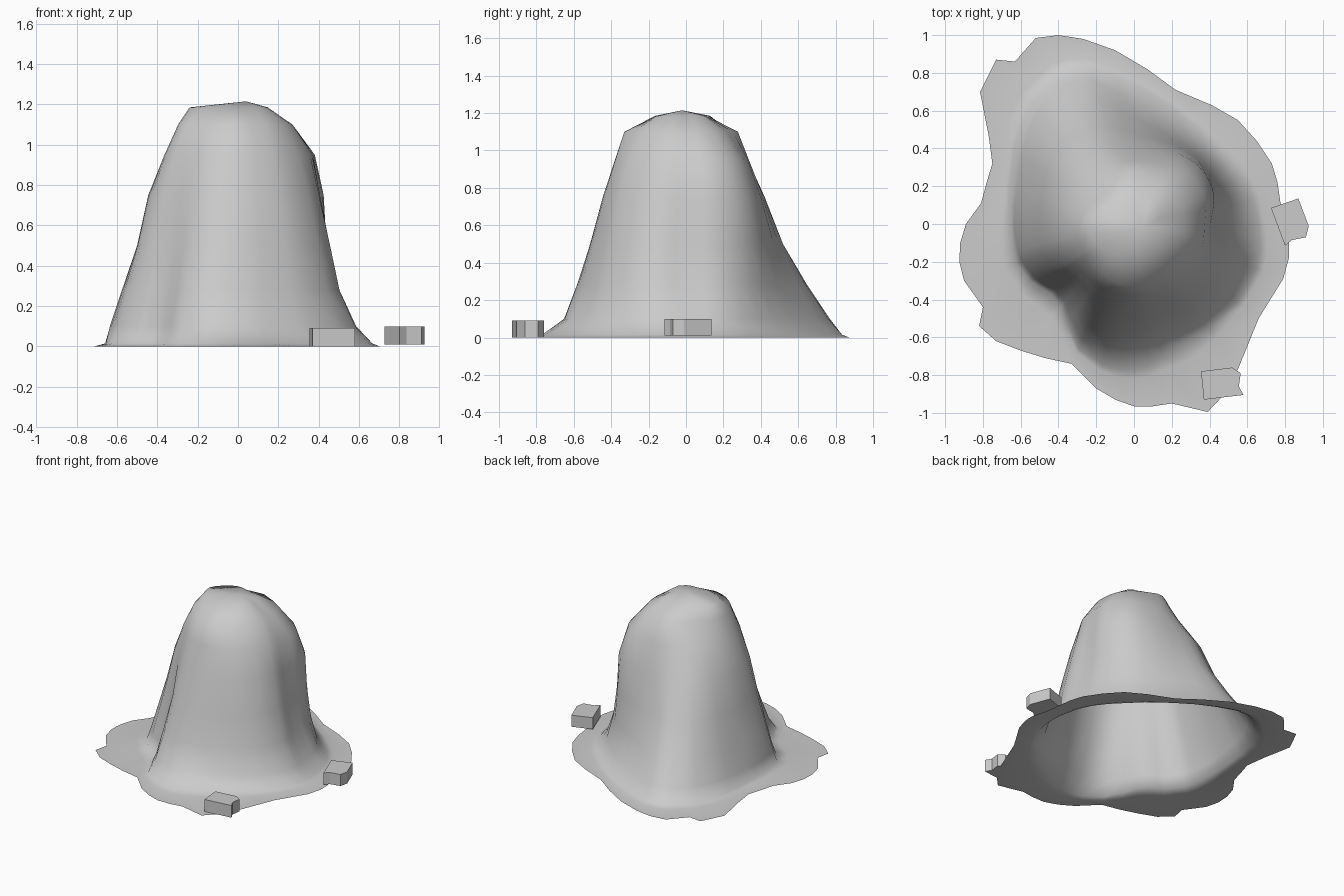
import bpy, bmesh
from math import atan2, cos, sin, tau


def make_object(name, bm):
    bmesh.ops.recalc_face_normals(bm, faces=bm.faces)
    mesh = bpy.data.meshes.new(name)
    bm.to_mesh(mesh)
    bm.free()
    obj = bpy.data.objects.new(name, mesh)
    bpy.context.collection.objects.link(obj)
    return obj


# Outer edge of the skirt lying on the ground, seen from above
OUTLINE = [(.77, .15), (.76, .22), (.73, .32), (.65, .44), (.55, .55), (.41, .63),
           (.22, .71), (.07, .82), (-.10, .92), (-.27, .98), (-.40, 1.0), (-.52, .985),
           (-.63, .86), (-.73, .87), (-.815, .70), (-.77, .47), (-.75, .32), (-.78, .22),
           (-.81, .11), (-.89, 0), (-.92, -.10), (-.925, -.20), (-.90, -.30), (-.80, -.44),
           (-.82, -.54), (-.73, -.62), (-.60, -.67), (-.47, -.71), (-.33, -.74), (-.20, -.87),
           (-.10, -.93), (0, -.965), (.10, -.965), (.20, -.95), (.39, -.995), (.48, -.90),
           (.55, -.77), (.66, -.50), (.79, -.29), (.82, -.18), (.82, -.10), (.79, 0)]

# Mound radii every 22.5 degrees from +x, for each height
LEVELS = {
    1.185: (.13, .14, .14, .11, .11, .14, .17, .20, .24, .23, .20, .18, .16, .17, .18, .16),
    1.10: (.27, .27, .27, .26, .28, .25, .23, .25, .29, .31, .31, .32, .33, .30, .29, .28),
    .95: (.375, .40, .39, .35, .335, .33, .33, .34, .36, .38, .37, .38, .38, .375, .375, .38),
    .75: (.405, .455, .46, .425, .41, .45, .47, .445, .445, .45, .42, .45, .445, .435, .44, .43),
    .50: (.44, .465, .48, .465, .48, .56, .57, .52, .50, .51, .455, .52, .51, .49, .50, .49),
    .28: (.48, .50, .50, .50, .56, .70, .67, .60, .575, .57, .50, .60, .575, .54, .55, .54),
    .10: (.57, .56, .54, .56, .65, .83, .76, .66, .635, .62, .54, .67, .64, .61, .61, .62),
    .015: (.66, .63, .60, .64, .74, .90, .82, .70, .655, .65, .57, .73, .77, .68, .68, .69),
}


def radius_at(radii, angle):
    """Smooth periodic interpolation of the radii around the mound."""
    n = len(radii)
    f = (angle % tau) / tau * n
    i, t = int(f), f % 1
    a, b, c, d = (radii[(i + k) % n] for k in (-1, 0, 1, 2))
    return b + .5 * t * (c - a + t * (2*a - 5*b + 4*c - d + t * (3*(b - c) + d - a)))


# Mound with skirt: stacked rings from the crown out to the ground edge, open below
bm = bmesh.new()
angles = [atan2(y, x) for x, y in OUTLINE]
rings = []
for z, radii in LEVELS.items():
    rings.append([(radius_at(radii, a) * cos(a), radius_at(radii, a) * sin(a), z) for a in angles])
rings.append([(.75 * p[0] + .25 * x, .75 * p[1] + .25 * y, 0)
              for p, (x, y) in zip(rings[-1], OUTLINE)])
rings.append([(x, y, 0) for x, y in OUTLINE])
rings = [[bm.verts.new(p) for p in ring] for ring in rings]
n = len(OUTLINE)
apex = bm.verts.new((.04, -.02, 1.215))
for i in range(n):
    j = (i + 1) % n
    bm.faces.new((apex, rings[0][i], rings[0][j]))
    for upper, lower in zip(rings, rings[1:]):
        bm.faces.new((upper[i], lower[i], lower[j], upper[j]))
mound = make_object("mound_with_skirt", bm)
if sum(p.normal.z for p in mound.data.polygons) < 0:
    mound.data.flip_normals()
for p in mound.data.polygons:
    p.use_smooth = True


# Small angular stones: extruded polygons
def stone(name, points, z0, z1):
    bm = bmesh.new()
    base = bm.faces.new([bm.verts.new((x, y, z0)) for x, y in points])
    top = bmesh.ops.extrude_face_region(bm, geom=[base], use_keep_orig=True)["geom"]
    for v in top:
        if isinstance(v, bmesh.types.BMVert):
            v.co.z = z1
    return make_object(name, bm)


stone("right_stone", [(.725, .085), (.87, .135), (.925, -.01), (.91, -.07),
                      (.835, -.085), (.80, -.115)], .01, .098)
stone("front_stone", [(.355, -.78), (.52, -.76), (.565, -.79), (.555, -.86),
                      (.58, -.905), (.37, -.93)], 0, .092)
